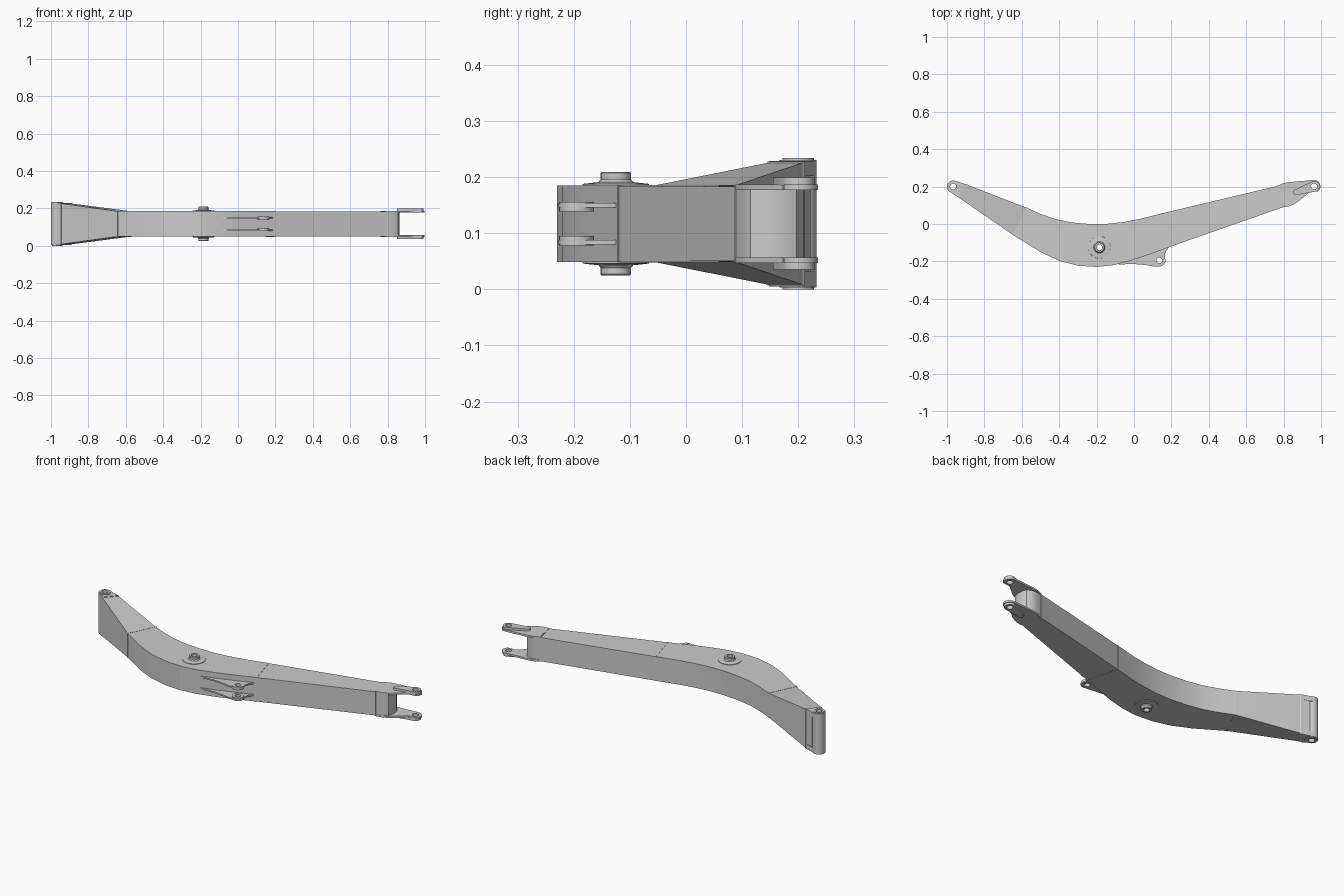
import bpy, bmesh
from math import sin, cos, pi, radians

if "Cube" in bpy.data.objects:
    bpy.data.objects.remove(bpy.data.objects["Cube"])

ZC = 0.117      # mid plane, every part mirrors about it
HW = 0.0675     # half width of the box beam


def arc(c, r, a0, a1, n=14):
    return [(c[0] + r * cos(radians(a0 + (a1 - a0) * i / n)),
             c[1] + r * sin(radians(a0 + (a1 - a0) * i / n))) for i in range(n + 1)]


def circle(c, r, n=28):
    return arc(c, r, 0, 360, n)[:-1]


def finish(ob, angle=30):
    bpy.ops.object.select_all(action='DESELECT')
    ob.select_set(True)
    bpy.context.view_layer.objects.active = ob
    bpy.ops.object.shade_smooth_by_angle(angle=radians(angle))


def prism(name, loops, z0, z1, angle=30):
    """Outline plus hole loops, filled and extruded from z0 to z1."""
    cu = bpy.data.curves.new(name, 'CURVE')
    cu.dimensions, cu.fill_mode, cu.extrude = '2D', 'BOTH', (z1 - z0) / 2
    for loop in loops:
        sp = cu.splines.new('POLY')
        sp.points.add(len(loop) - 1)
        for p, (x, y) in zip(sp.points, loop):
            p.co = (x, y, 0, 1)
        sp.use_cyclic_u = True
    ob = bpy.data.objects.new(name, cu)
    bpy.context.collection.objects.link(ob)
    ob.location.z = (z0 + z1) / 2
    bpy.ops.object.select_all(action='DESELECT')
    ob.select_set(True)
    bpy.context.view_layer.objects.active = ob
    bpy.ops.object.convert(target='MESH')
    finish(bpy.context.object, angle)


def pair(name, loops, d0, d1):
    """The same plate on both sides of the mid plane."""
    prism(name + "_upper", loops, ZC + d0, ZC + d1)
    prism(name + "_lower", loops, ZC - d1, ZC - d0)


def mesh(name, verts, faces, angle=30):
    bm = bmesh.new()
    vs = [bm.verts.new(v) for v in verts]
    for f in faces:
        bm.faces.new([vs[i] for i in f])
    bmesh.ops.recalc_face_normals(bm, faces=bm.faces)
    me = bpy.data.meshes.new(name)
    bm.to_mesh(me)
    bm.free()
    ob = bpy.data.objects.new(name, me)
    bpy.context.collection.objects.link(ob)
    finish(ob, angle)


def loft(name, stations):
    """Box sections (top point, bottom point, half width) joined in a row."""
    v, f = [], []
    for (a, b, h) in stations:
        v += [(*a, ZC - h), (*b, ZC - h), (*b, ZC + h), (*a, ZC + h)]
    for s in range(len(stations) - 1):
        for i in range(4):
            j = (i + 1) % 4
            f.append((4 * s + i, 4 * s + j, 4 * s + 4 + j, 4 * s + 4 + i))
    n = len(v)
    mesh(name, v, f + [(0, 1, 2, 3), (n - 4, n - 3, n - 2, n - 1)], 10)


def lathe(name, c, profile, n=28):
    """Closed (radius, z) profile turned about a vertical axis."""
    m = len(profile)
    v = [(c[0] + r * cos(2 * pi * i / n), c[1] + r * sin(2 * pi * i / n), z)
         for i in range(n) for r, z in profile]
    f = [(i * m + k, i * m + (k + 1) % m, (i + 1) % n * m + (k + 1) % m, (i + 1) % n * m + k)
         for i in range(n) for k in range(m)]
    mesh(name, v, f)


def seam(name, a, b, h):
    """Thin weld bead round the beam between points a and b."""
    dx, dy = b[0] - a[0], b[1] - a[1]
    l = (dx * dx + dy * dy) ** 0.5
    ux, uy, e, w = dx / l, dy / l, 0.0015, 0.003
    p = [(a[0] - ux * e - uy * w, a[1] - uy * e + ux * w), (a[0] - ux * e + uy * w, a[1] - uy * e - ux * w)]
    q = [(b[0] + ux * e - uy * w, b[1] + uy * e + ux * w), (b[0] + ux * e + uy * w, b[1] + uy * e - ux * w)]
    loft(name, [(p[0], q[0], h + e), (p[1], q[1], h + e)])


# Curved middle of the beam
A_top, A_bot = (-0.572, 0.086), (-0.645, -0.06)
B_top, B_bot = (0.15, 0.057), (0.198, -0.12)
MID = (-0.185, -0.125)
top = [A_top, (-0.5, 0.054), (-0.42, 0.026), (-0.33, 0.008), (-0.24, 0.0),
       (-0.15, 0.0), (-0.06, 0.01), (0.03, 0.027), B_top]
bottom = [B_bot, (0.09, -0.16), (-0.01, -0.194), (-0.11, -0.22), (-0.2, -0.23),
          (-0.3, -0.223), (-0.4, -0.197), (-0.5, -0.15), A_bot]
prism("middle_beam", [top + bottom, circle(MID, 0.022)], ZC - HW - 0.0005, ZC + HW + 0.0005, 10)

# Straight front beam and flared rear beam
C_top, C_bot = (0.765, 0.203), (0.792, 0.088)
loft("front_beam", [(B_top, B_bot, HW), (C_top, C_bot, HW - 0.001)])
D_top, D_bot = (-0.89, 0.209), (-0.947, 0.148)
loft("rear_beam", [(A_top, A_bot, HW), (D_top, D_bot, 0.109),
                   ((-0.938, 0.222), (-0.969, 0.162), 0.112)])
seam("rear_seam", A_top, A_bot, HW)
seam("front_seam", B_top, B_bot, HW)
seam("fork_seam", C_top, C_bot, HW)
seam("foot_seam", D_top, D_bot, 0.109)

# Foot pivot tube with its end plates
FOOT = (-0.967, 0.2)
lathe("foot_tube", FOOT, [(0.016, 0.0), (0.028, 0.0), (0.028, 0.003), (0.033, 0.003),
                          (0.033, 0.231), (0.028, 0.231), (0.028, 0.234), (0.016, 0.234)])
pair("foot_plate", [arc(FOOT, 0.033, 65, 240) + [D_bot, D_top], circle(FOOT, 0.016)], 0.085, 0.112)

# Cylinder pin boss through the middle
half = [(0.015, 0.092), (0.025, 0.092), (0.027, 0.09), (0.027, 0.079), (0.031, 0.074),
        (0.05, 0.072), (0.059, 0.071), (0.06, 0.06), (0.027, 0.055)]
lathe("pin_boss", MID, [(r, ZC + d) for r, d in half] + [(r, ZC - d) for r, d in reversed(half)])

# Twin lugs under the beam
LUG = (0.136, -0.195)
lug = [(-0.12, -0.2), (-0.08, -0.216), (0.0, -0.214), (0.06, -0.219), (0.1, -0.226)]
lug += arc(LUG, 0.032, -105, 20) + [(0.164, -0.165), (0.172, -0.145), (0.185, -0.125), (0.15, -0.1), (0.0, -0.15)]
pair("lug_plate", [lug, circle(LUG, 0.015)], 0.029, 0.037)
pair("lug_boss", [circle(LUG, 0.031), circle(LUG, 0.015)], 0.022, 0.039)

# Closed end of the beam between the fork plates
nose = [C_top, (0.8, 0.212), (0.83, 0.21), (0.852, 0.197), (0.862, 0.175), (0.864, 0.145),
        (0.856, 0.115), (0.83, 0.097), C_bot]
prism("beam_nose", [nose], ZC - 0.063, ZC + 0.063)

# Fork plates with thickened pin eyes
TIP = (0.963, 0.201)
fork = [C_bot, (0.825, 0.094), (0.85, 0.103), (0.878, 0.12), (0.94, 0.171)]
fork += arc(TIP, 0.034, -50, 95) + [(0.9, 0.23), (0.83, 0.224), (0.795, 0.217), C_top]
pair("fork_plate", [fork, circle(TIP, 0.016)], 0.06, 0.07)
eye = arc((0.866, 0.17), 0.015, 105, 285, 8) + arc(TIP, 0.029, -65, 105)
pair("fork_eye", [eye, circle(TIP, 0.016)], 0.068, 0.082)
